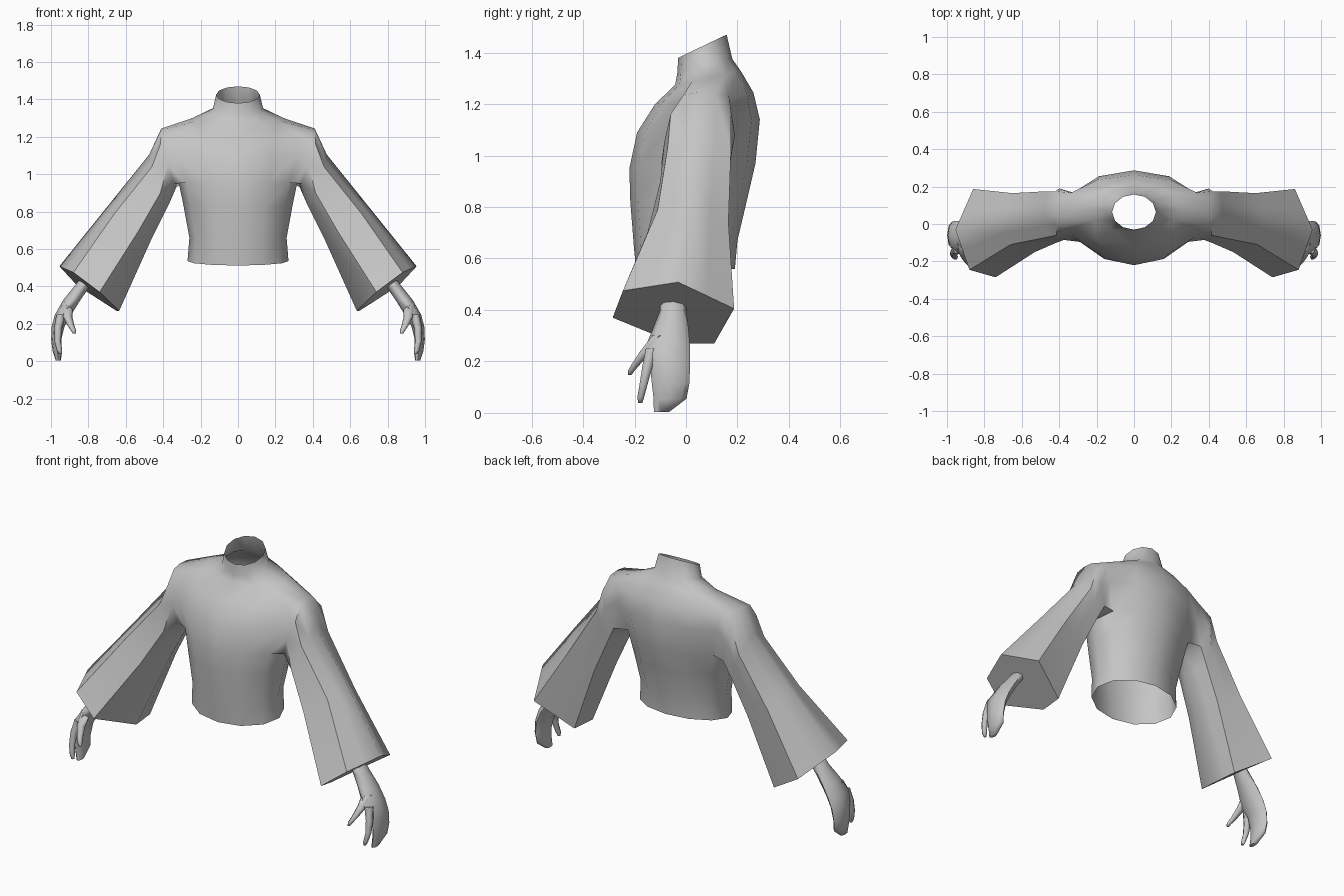
import bpy, bmesh, math
from mathutils import Vector

cloth = bpy.data.materials.new("plain grey")
cloth.diffuse_color = (0.56, 0.56, 0.56, 1)


def bridge(bm, a, b):
    """Quads between two closed loops of equal length."""
    n = len(a)
    for i in range(n):
        j = (i + 1) % n
        bm.faces.new((a[i], b[i], b[j], a[j]))


def finish(bm, name, angle):
    mesh = bpy.data.meshes.new(name)
    bm.to_mesh(mesh)
    bm.free()
    mesh.materials.append(cloth)
    ob = bpy.data.objects.new(name, mesh)
    bpy.context.collection.objects.link(ob)
    bpy.ops.object.select_all(action='DESELECT')
    ob.select_set(True)
    bpy.context.view_layer.objects.active = ob
    bpy.ops.object.shade_smooth_by_angle(angle=math.radians(angle))
    mod = ob.modifiers.new("mirror", 'MIRROR')
    mod.use_axis = (True, False, False)
    mod.merge_threshold = 0.0005
    return ob


# Jacket body, right half: half width, front y, back y, front z, back z
rows = [
    (0.270, -0.190, 0.190, 0.512, 0.560),
    (0.260, -0.203, 0.200, 0.650, 0.670),
    (0.292, -0.217, 0.240, 0.830, 0.840),
    (0.318, -0.220, 0.270, 0.950, 0.970),
    (0.375, -0.190, 0.287, 1.090, 1.140),
    (0.390, -0.120, 0.262, 1.200, 1.245),
    (0.245, -0.042, 0.215, 1.275, 1.325),
    (0.135, -0.034, 0.180, 1.320, 1.375),
    (0.117, -0.030, 0.158, 1.380, 1.470),
]
bm = bmesh.new()
grid = []
for w, yf, yb, zf, zb in rows:
    line = []
    for i in range(7):
        a = math.pi * i / 6
        t = (1 - math.cos(a)) / 2
        x = 0 if i in (0, 6) else w * math.sin(a)
        line.append(bm.verts.new((x, yf + (yb - yf) * t, zf + (zb - zf) * t)))
    grid.append(line)
for r in range(len(rows) - 1):
    for c in range(6):
        if 3 <= r <= 5 and c in (2, 3):
            continue  # armhole
        bm.faces.new((grid[r][c], grid[r][c + 1], grid[r + 1][c + 1], grid[r + 1][c]))

# Sleeve grown from the armhole, starting at the shoulder edge
loop = [grid[r][c] for r, c in
        ((6, 3), (6, 4), (5, 4), (4, 4), (3, 4), (3, 3), (3, 2), (4, 2), (5, 2), (6, 2))]
shoulder = [
    (0.41, 0.045, 1.245), (0.41, 0.115, 1.24), (0.42, 0.175, 1.17),
    (0.40, 0.19, 1.08), (0.355, 0.165, 0.96), (0.33, 0.05, 0.93),
    (0.34, -0.055, 0.95), (0.375, -0.085, 1.05), (0.415, -0.06, 1.16),
    (0.41, -0.01, 1.235)]
# Six-sided sections: top, back, lower back, bottom, front, upper front
sections = [
    [(0.475, 0.05, 1.105), (0.465, 0.175, 1.03), (0.40, 0.155, 0.87),
     (0.365, 0.0, 0.85), (0.415, -0.10, 0.90), (0.46, -0.07, 1.04)],
    [(0.70, 0.025, 0.825), (0.65, 0.165, 0.74), (0.50, 0.14, 0.66),
     (0.455, -0.01, 0.67), (0.53, -0.15, 0.70), (0.66, -0.11, 0.79)],
    [(0.955, -0.03, 0.508), (0.86, 0.187, 0.405), (0.65, 0.11, 0.27),
     (0.635, -0.04, 0.27), (0.74, -0.285, 0.37), (0.88, -0.245, 0.475)],
]
rings = [shoulder]
for s in sections:
    p = [Vector(v) for v in s]
    rings.append([p[0], (p[0] + p[1]) / 2, p[1], (p[1] + p[2]) / 2, p[2],
                  (p[2] + p[3]) / 2, p[3], p[4], p[5], (p[5] + p[0]) / 2])
for ring in rings:
    new = [bm.verts.new(co) for co in ring]
    bridge(bm, loop, new)
    loop = new
bm.faces.new(loop[::-1])  # closed cuff
finish(bm, "jacket", 55)


def loft(name, stations, sides=8):
    """Closed tube through stations of centre x, y, z and radii in x and y."""
    bm = bmesh.new()
    prev = None
    for x, y, z, rx, ry in stations:
        ring = []
        for i in range(sides):
            a = math.tau * i / sides
            ring.append(bm.verts.new((x + rx * math.cos(a), y + ry * math.sin(a), z)))
        if prev:
            bridge(bm, prev, ring)
        else:
            bm.faces.new(ring)
        prev = ring
    bm.faces.new(prev[::-1])
    return finish(bm, name, 70)


# Hand: wrist, palm and joined fingers, then forefinger and thumb
loft("hand", [
    (0.780, -0.050, 0.470, 0.042, 0.050), (0.838, -0.050, 0.395, 0.042, 0.052),
    (0.890, -0.060, 0.325, 0.046, 0.070), (0.935, -0.072, 0.250, 0.044, 0.088),
    (0.962, -0.062, 0.185, 0.034, 0.078), (0.972, -0.060, 0.115, 0.027, 0.073),
    (0.967, -0.062, 0.055, 0.024, 0.064), (0.960, -0.095, 0.004, 0.014, 0.030)])
loft("forefinger", [
    (0.945, -0.130, 0.250, 0.026, 0.030), (0.962, -0.150, 0.180, 0.022, 0.023),
    (0.965, -0.165, 0.110, 0.018, 0.018), (0.955, -0.176, 0.060, 0.015, 0.015),
    (0.950, -0.178, 0.038, 0.008, 0.009)], 6)
loft("thumb", [
    (0.915, -0.105, 0.300, 0.030, 0.030), (0.912, -0.155, 0.240, 0.026, 0.026),
    (0.895, -0.190, 0.195, 0.019, 0.020), (0.880, -0.212, 0.165, 0.014, 0.015),
    (0.875, -0.218, 0.148, 0.008, 0.008)], 6)
